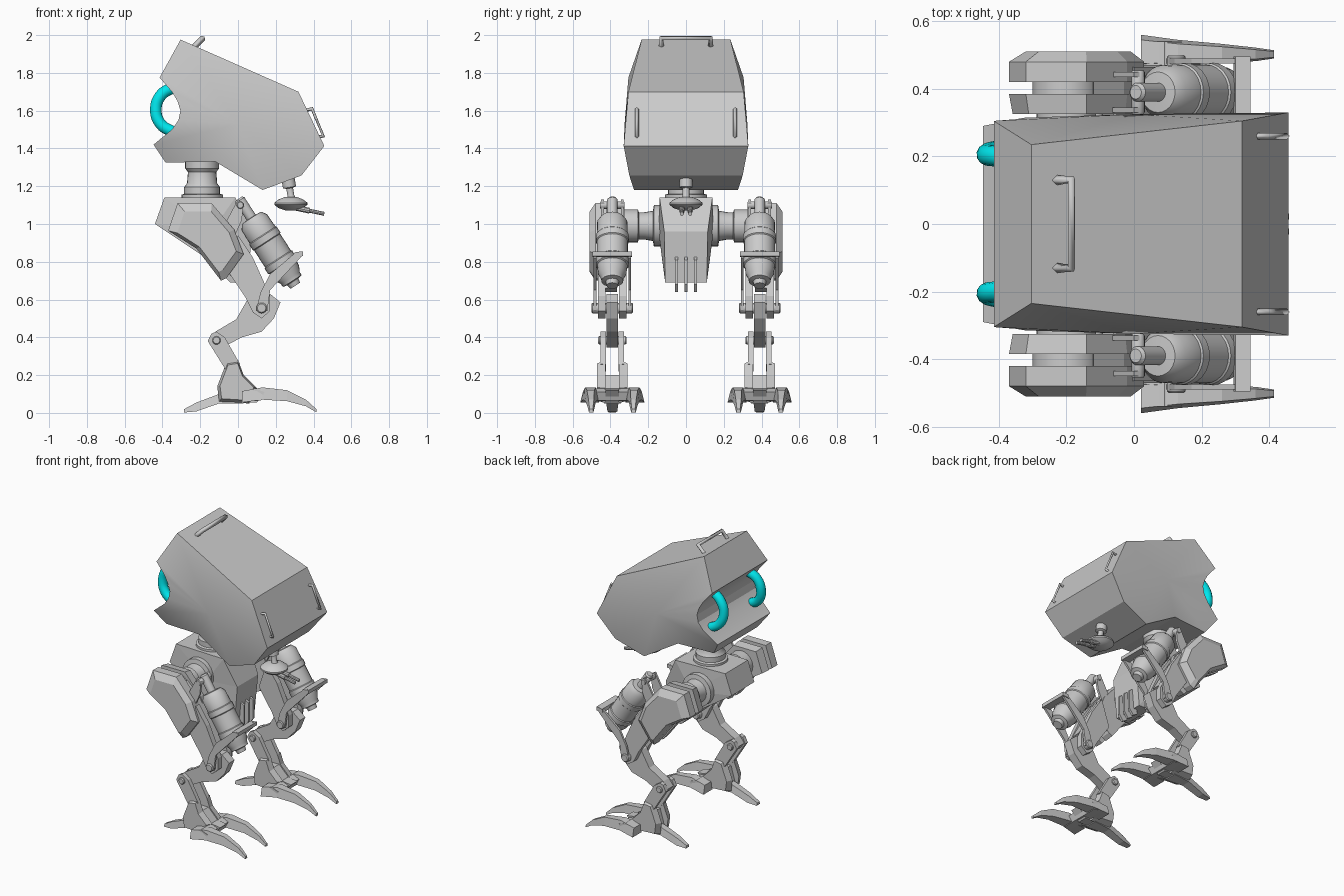
import bpy, bmesh, math
from mathutils import Vector

if "Cube" in bpy.data.objects:
    bpy.data.objects.remove(bpy.data.objects["Cube"])

LEG = 0.39  # centre line of each leg in y


def finish(name, bm, mirror=False, smooth=None):
    bmesh.ops.recalc_face_normals(bm, faces=bm.faces)
    me = bpy.data.meshes.new(name)
    bm.to_mesh(me)
    bm.free()
    ob = bpy.data.objects.new(name, me)
    bpy.context.collection.objects.link(ob)
    return polish(ob, mirror, smooth)


def polish(ob, mirror, smooth):
    if mirror:
        m = ob.modifiers.new("Mirror", 'MIRROR')
        m.use_axis = (False, True, False)
        m.use_mirror_merge = False
    if smooth:
        bpy.ops.object.select_all(action='DESELECT')
        ob.select_set(True)
        bpy.context.view_layer.objects.active = ob
        bpy.ops.object.shade_smooth_by_angle(angle=math.radians(smooth))
    return ob


def shell(name, pts, hub, smooth=None):
    """Closed (x, z, half width) outline; both sides fan to a hub point."""
    bm = bmesh.new()
    rings, n = [], len(pts)
    for s in (-1, 1):
        ring = [bm.verts.new((x, s * w, z)) for x, z, w in pts]
        h = bm.verts.new((hub[0], s * hub[2], hub[1]))
        for i in range(n):
            bm.faces.new((ring[i], ring[(i + 1) % n], h))
        rings.append(ring)
    a, b = rings
    for i in range(n):
        j = (i + 1) % n
        bm.faces.new((a[i], a[j], b[j], b[i]))
    return finish(name, bm, False, smooth)


def prism(name, pts, y0, y1, mirror=True, taper=1.0):
    """Outline in x/z extruded from y0 to y1, the y1 side scaled by taper."""
    bm = bmesh.new()
    n = len(pts)
    cx, cz = sum(p[0] for p in pts) / n, sum(p[1] for p in pts) / n
    a = [bm.verts.new((x, y0, z)) for x, z in pts]
    b = [bm.verts.new((cx + (x - cx) * taper, y1, cz + (z - cz) * taper)) for x, z in pts]
    bm.faces.new(a)
    bm.faces.new(b)
    for i in range(n):
        j = (i + 1) % n
        bm.faces.new((a[i], a[j], b[j], b[i]))
    return finish(name, bm, mirror)


def lathe(name, prof, start, end, mirror=False, n=24):
    """Profile of (distance, radius) turned round the line start-end."""
    bm = bmesh.new()
    start = Vector(start)
    q = (Vector(end) - start).to_track_quat('Z', 'Y')
    rings = [[bm.verts.new(start + q @ Vector((r * math.cos(k * math.tau / n), r * math.sin(k * math.tau / n), t)))
              for k in range(n)] for t, r in prof]
    for a, b in zip(rings, rings[1:]):
        for k in range(n):
            bm.faces.new((a[k], a[(k + 1) % n], b[(k + 1) % n], b[k]))
    bm.faces.new(rings[0])
    bm.faces.new(rings[-1])
    return finish(name, bm, mirror, 35)


def pin(name, x, z, r, y0, y1):
    return lathe(name, [(0, r * .8), (.006, r), (y1 - y0 - .006, r), (y1 - y0, r * .8)],
                 (x, y0, z), (x, y1, z), True, 16)


def loft(name, secs):
    """Tapering bar from (x, top, bottom, y, half width) sections."""
    bm = bmesh.new()
    rings = [[bm.verts.new(c) for c in ((x, y - w, b), (x, y + w, b), (x, y + w * .7, t), (x, y - w * .7, t))]
             for x, t, b, y, w in secs]
    for a, b in zip(rings, rings[1:]):
        for k in range(4):
            bm.faces.new((a[k], a[(k + 1) % 4], b[(k + 1) % 4], b[k]))
    bm.faces.new(rings[0])
    bm.faces.new(rings[-1])
    return finish(name, bm, True)


def tube(name, pts, r, mirror=False, rounded=False):
    cu = bpy.data.curves.new(name, 'CURVE')
    cu.dimensions = '3D'
    cu.bevel_depth, cu.bevel_resolution, cu.use_fill_caps = r, (4 if rounded else 0), True
    sp = cu.splines.new('BEZIER')
    sp.bezier_points.add(len(pts) - 1)
    for bp, p in zip(sp.bezier_points, pts):
        bp.co = p
        bp.handle_left_type = bp.handle_right_type = 'AUTO' if rounded else 'VECTOR'
    sp.resolution_u = 6 if rounded else 1
    ob = bpy.data.objects.new(name, cu)
    bpy.context.collection.objects.link(ob)
    bpy.ops.object.select_all(action='DESELECT')
    ob.select_set(True)
    bpy.context.view_layer.objects.active = ob
    bpy.ops.object.convert(target='MESH')
    return polish(bpy.context.view_layer.objects.active, mirror, 50 if rounded else None)


# Head: wedge with a rounded notch cut across the back
shell("head", [(-.304, 1.976, .235), (.32, 1.70, .305), (.457, 1.413, .33), (.336, 1.257, .30),
               (.13, 1.18, .275), (-.12, 1.33, .26), (-.383, 1.325, .24), (-.447, 1.42, .29),
               (-.35, 1.50, .31), (-.315, 1.55, .315), (-.305, 1.60, .315), (-.32, 1.65, .315),
               (-.35, 1.70, .31), (-.415, 1.775, .305)], (0, 1.53, .325), 22)

# Glowing tubes in the notch
cyan = bpy.data.materials.new("cyan")
cyan.diffuse_color = (0, .8, .85, 1)
cyan.use_nodes = True
cyan.node_tree.nodes["Principled BSDF"].inputs["Base Color"].default_value = cyan.diffuse_color
t = tube("back_tube", [(-.35, .19, 1.72), (-.405, .20, 1.685), (-.435, .205, 1.61),
                       (-.41, .215, 1.53), (-.34, .225, 1.485)], .031, True, True)
t.data.materials.append(cyan)

# Grab handles
tube("top_handle", [(-.235, -.13, 1.935), (-.185, -.13, 1.985), (-.185, .13, 1.985), (-.235, .13, 1.935)], .015)
tube("front_handle", [(.355, .26, 1.60), (.392, .26, 1.61), (.452, .26, 1.465), (.42, .26, 1.46)], .01, True)

# Neck
lathe("neck", [(0, .11), (.03, .11), (.035, .095), (.07, .095), (.09, .08), (.15, .075), (.17, .09), (.24, .09)],
      (-.19, 0, 1.125), (-.19, 0, 2))

# Sensor pod with twin barrels under the chin
lathe("pod_stem", [(0, .03), (.03, .018), (.07, .018), (.075, .035), (.12, .035)], (.285, 0, 1.12), (.265, 0, 1.24))
lathe("pod", [(0, .03), (.012, .065), (.03, .088), (.04, .088), (.058, .065), (.072, .03)],
      (.28, 0, 1.072), (.28, 0, 1.2))
for s in (-1, 1):
    lathe("pod_barrel", [(0, .016), (.07, .016), (.072, .011), (.15, .011)],
          (.31, s * .022, 1.085), (.46, s * .022, 1.053), n=10)

# Pelvis with front ribs
shell("pelvis", [(-.39, 1.14, .125), (-.015, 1.14, .14), (.075, .96, .115), (.05, .69, .11), (-.04, .69, .11),
                 (-.2, .84, .13), (-.44, 1.0, .125)], (-.14, .96, .145))
for y in (-.05, 0, .05):
    prism("pelvis_rib", [(.055, .83), (.085, .81), (.085, .68), (.055, .64), (.02, .66)], y - .008, y + .008, False)

# Hip joints
lathe("hip_joint", [(0, .11), (.05, .11), (.055, .08), (.1, .072), (.13, .072), (.135, .088), (.22, .088)],
      (-.2, .12, .99), (-.2, 1, .99), True)
lathe("hip_disc", [(0, .1), (.04, .1)], (-.2, .38, .99), (-.2, 1, .99), True)

# Thigh: inner and outer slabs clamped round the hip disc
thigh = [(-.32, 1.11), (-.14, 1.11), (-.02, .97), (.03, .84), (-.06, .715), (-.09, .70), (-.22, .87), (-.37, .965)]
prism("thigh_inner", thigh, .385, .325, taper=.95)
prism("thigh_outer", thigh, .42, .48)
prism("thigh_cover", thigh, .48, .51, taper=.78)
prism("thigh_core", [(-.12, 1.06), (-.03, .97), (.06, .82), (.15, .66), (.09, .64), (-.06, .74), (-.14, .8)], .365, .43)

# Knee fork, shin, bracket side plates and ankle plates, each on both sides of the leg
fork = [(0, .94), (.08, .82), (.17, .62), (.17, .54), (.125, .5), (.08, .53), (.04, .61), (-.06, .76)]
arm = [(.095, .54), (.155, .54), (.17, .65), (.33, .82), (.33, .855), (.30, .845), (.17, .735), (.12, .64)]
shank = [(-.16, .38), (-.14, .42), (-.115, .43), (-.07, .4), (.01, .26), (-.06, .22)]
for s in (-1, 1):
    prism("knee_fork", fork, LEG + s * .035, LEG + s * .075)
    prism("bracket_arm", arm, LEG + s * .085, LEG + s * .1)
    prism("ankle_plate", shank, LEG + s * .033, LEG + s * .062)
    prism("foot_plate", [(-.06, .27), (0, .28), (.03, .2), (.1, .13), (.06, .05), (-.1, .06), (-.11, .14)],
          LEG + s * .035, LEG + s * .08, taper=.85)
    prism("piston_mount", [(-.07, 1.0), (0, 1.13), (.03, 1.11), (.02, 1.02), (-.02, .93)],
          LEG + s * .045, LEG + s * .06)
    # Front toes
    y = LEG + s * .12
    loft("front_toe", [(.02, .115, .055, y, .05), (.13, .135, .07, y - s * .005, .04),
                       (.26, .12, .062, y - s * .005, .028), (.36, .07, .035, y - s * .008, .02),
                       (.415, .02, .003, y - s * .008, .012)])
prism("bracket_bar", [(.295, .825), (.345, .83), (.345, .855), (.30, .85)], LEG - .105, LEG + .105)
pin("knee_pin", .125, .555, .028, LEG - .11, LEG + .11)
prism("shin", [(.17, .63), (.225, .585), (.19, .5), (.125, .43), (.02, .40), (-.085, .345), (-.13, .35),
               (-.155, .385), (-.12, .43), (-.01, .495), (.05, .6), (.1, .63)], LEG - .03, LEG + .03)
pin("ankle_pin", -.114, .384, .022, LEG - .075, LEG + .075)

# Hydraulic piston along the front of the thigh
lathe("piston", [(0, .02), (.01, .028), (.12, .028), (.122, .06), (.15, .08), (.23, .082), (.235, .087), (.27, .087),
                 (.275, .082), (.38, .082), (.385, .087), (.42, .087), (.425, .08), (.47, .075), (.50, .06),
                 (.52, .058), (.525, .035), (.55, .03)],
      (.005, LEG, 1.135), (.315, LEG, .655), True)
pin("piston_pin", .012, 1.1, .02, LEG - .065, LEG + .065)

# Foot core, toe crossbar and heel toe
prism("foot_core", [(-.05, .2), (.02, .2), (.09, .13), (.16, .12), (.1, .055), (-.09, .06)], LEG - .035, LEG + .035)
prism("toe_bar", [(.03, .11), (.09, .13), (.14, .11), (.12, .065), (.03, .06)], LEG - .15, LEG + .15)
loft("heel_toe", [(-.285, .02, .002, LEG, .018), (-.22, .055, .008, LEG, .026),
                  (-.1, .1, .05, LEG, .032), (.03, .125, .05, LEG, .045)])
